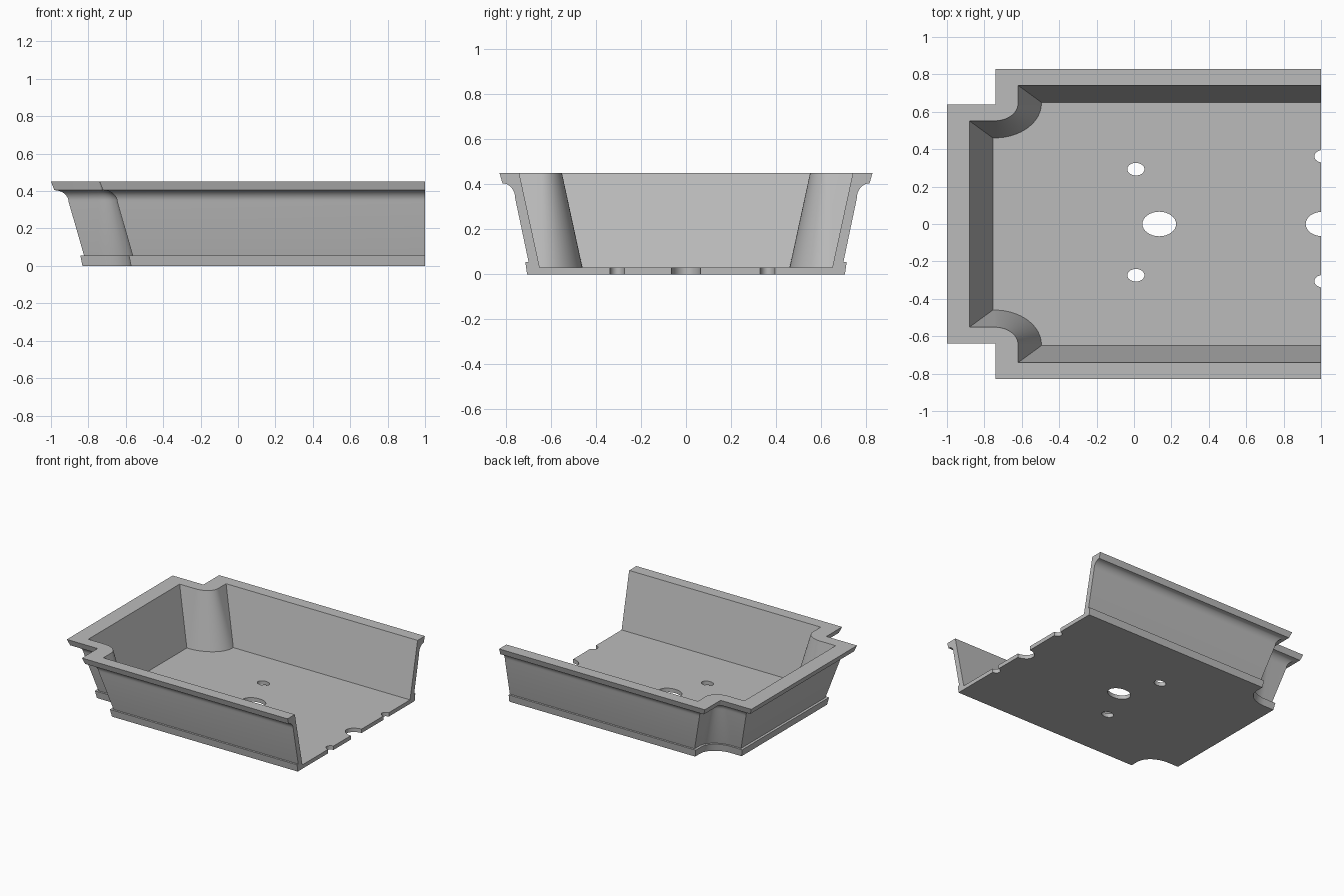
import bpy, bmesh, math
from mathutils import Matrix

if "Cube" in bpy.data.objects:
    bpy.data.objects.remove(bpy.data.objects["Cube"])

ASPECT = 0.73            # y offset per unit of x offset
NOTCH = (-0.745, 0.645)  # axis of the scooped corners
STEPS = 16


def outline(d, z):
    """Open-ended tray outline, grown outward by d, from front edge round to back."""
    end_x, side_y = -0.83 - d, 0.705 + ASPECT * d
    notch_x, notch_y = -0.57 - d, 0.515 + ASPECT * d
    rx, ry = notch_x - NOTCH[0], NOTCH[1] - notch_y
    half = [(1, side_y), (notch_x, side_y)]
    for i in range(STEPS + 1):
        t = math.pi / 2 * i / STEPS
        half.append((NOTCH[0] + rx * math.cos(t), NOTCH[1] - ry * math.sin(t)))
    half.append((end_x, notch_y))
    return [(x, -y, z) for x, y in half] + [(x, y, z) for x, y in reversed(half)]


# Wall section: plinth, sloping wall, cove, rim, inside wall
section = [(0.002, 0), (0.013, 0.055), (-0.007, 0.055)]
for i in range(9):
    t = math.pi / 2 * i / 8
    section.append((0.075 + 0.077 * (1 - math.cos(t)), 0.34 + 0.065 * math.sin(t)))
section += [(0.17, 0.45), (0.05, 0.45), (-0.075, 0.03)]

bm = bmesh.new()
rings = [[bm.verts.new(p) for p in outline(d, z)] for d, z in section]
for low, high in zip(rings, rings[1:]):
    for i in range(len(low) - 1):
        bm.faces.new((low[i], low[i + 1], high[i + 1], high[i]))
bm.faces.new(rings[0])                                            # underside
bm.faces.new(rings[-1])                                           # floor
bm.faces.new([r[0] for r in rings] + [r[-1] for r in reversed(rings)])  # cut end
bmesh.ops.recalc_face_normals(bm, faces=bm.faces)
mesh = bpy.data.meshes.new("planter_tray")
bm.to_mesh(mesh)
bm.free()
tray = bpy.data.objects.new("planter_tray", mesh)
bpy.context.collection.objects.link(tray)

grey = bpy.data.materials.new("stone grey")
grey.use_nodes = True
colour = (0.5, 0.5, 0.5, 1)
grey.diffuse_color = colour
grey.node_tree.nodes["Principled BSDF"].inputs["Base Color"].default_value = colour
mesh.materials.append(grey)

# Drainage holes: x, y, x radius
holes = [(0.01, 0.293, 0.046), (0.01, -0.274, 0.046), (0.135, 0, 0.09),
         (1.01, 0.362, 0.046), (1.01, -0.306, 0.046), (1.008, 0, 0.09)]
bm = bmesh.new()
for x, y, r in holes:
    place = Matrix.Translation((x, y, 0)) @ Matrix.Diagonal((r, r * ASPECT, 1, 1))
    bmesh.ops.create_cone(bm, cap_ends=True, segments=32, radius1=1, radius2=1,
                          depth=0.2, matrix=place)
cut_mesh = bpy.data.meshes.new("hole_cutter")
bm.to_mesh(cut_mesh)
bm.free()
cut_mesh.materials.append(grey)
cutter = bpy.data.objects.new("hole_cutter", cut_mesh)
cutter.hide_render = True
bpy.context.collection.objects.link(cutter)

bpy.ops.object.select_all(action='DESELECT')
tray.select_set(True)
bpy.context.view_layer.objects.active = tray
cut = tray.modifiers.new("drainage_holes", 'BOOLEAN')
cut.operation = 'DIFFERENCE'
cut.solver = 'EXACT'
cut.object = cutter
bpy.ops.object.modifier_apply(modifier=cut.name)
bpy.data.objects.remove(cutter)
bpy.ops.object.shade_smooth_by_angle(angle=math.radians(30))
